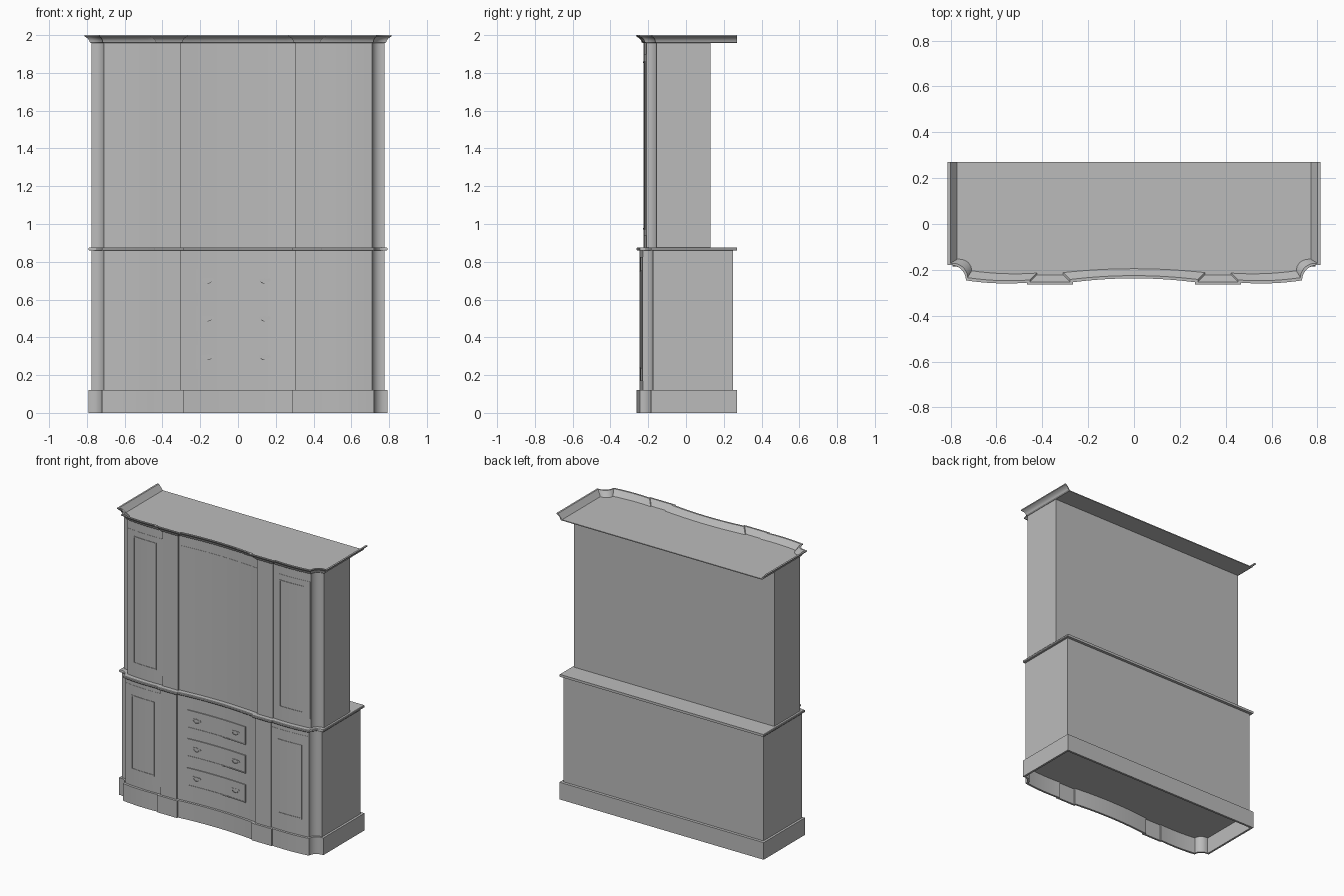
import bpy, bmesh, math

cube = bpy.data.objects.get("Cube")
if cube:
    bpy.data.objects.remove(cube)

grey = bpy.data.materials.new("plain_grey")
grey.use_nodes = True
grey.diffuse_color = (0.5, 0.5, 0.5, 1)
grey.node_tree.nodes["Principled BSDF"].inputs["Base Color"].default_value = (0.5, 0.5, 0.5, 1)

UPPER, LOWER = -0.226, -0.246      # front plane of the pilasters
PIL_IN, PIL_OUT, CORNER, WIDTH = 0.305, 0.428, 0.71, 0.775


def front_y(x, face, o=0.0):
    """Depth of the serpentine front at x, grown outward by o."""
    x = abs(x)
    pin, pout, corner = PIL_IN - o, PIL_OUT + o, CORNER + 0.6 * o
    if x <= pin:
        return face - o + 0.01 + 0.017 * (1 - (x / pin) ** 2)
    if x < pout:
        return face - o
    t = (x - pout) / (corner - pout)
    return face - o + 0.008 + 0.01 * t - 0.03 * t * (1 - t)


def outline(face, back, o=0.0):
    """Plan: hollow centre, pilasters, bowed doors and scooped corners."""
    pin, pout, corner, side = PIL_IN - o, PIL_OUT + o, CORNER + 0.6 * o, WIDTH + o
    xs = [pin * i / 8 for i in range(9)]
    half = [(x, front_y(x, face, o)) for x in xs] + [(pin, face - o)]
    xs = [pout + (corner - pout) * i / 8 for i in range(9)]
    half += [(pout, face - o)] + [(x, front_y(x, face, o)) for x in xs]
    y0, y1, x1 = half[-1][1], face + 0.07 - 0.6 * o, side - 0.012
    for i in range(1, 9):
        a = math.pi / 2 * i / 8
        half.append((x1 - (x1 - corner) * math.cos(a), y0 + (y1 - y0) * math.sin(a)))
    half += [(side, y1), (side, back)]
    return [(-x, y) for x, y in reversed(half[1:])] + half


def finish(name, bm):
    bmesh.ops.recalc_face_normals(bm, faces=bm.faces)
    mesh = bpy.data.meshes.new(name)
    bm.to_mesh(mesh)
    bm.free()
    mesh.materials.append(grey)
    ob = bpy.data.objects.new(name, mesh)
    bpy.context.collection.objects.link(ob)
    bpy.ops.object.select_all(action='DESELECT')
    ob.select_set(True)
    bpy.context.view_layer.objects.active = ob
    bpy.ops.object.shade_smooth_by_angle(angle=math.radians(25))
    return ob


def loft(name, face, rings, flush_back=False):
    """Stack plan outlines given as (outset, z, back)."""
    bm = bmesh.new()
    loops = [[bm.verts.new((x, y, z)) for x, y in outline(face, back, o)]
             for o, z, back in rings]
    n = len(loops[0])
    for a, b in zip(loops, loops[1:]):
        for i in range(n - 1 if flush_back else n):
            j = (i + 1) % n
            bm.faces.new((a[i], a[j], b[j], b[i]))
    bm.faces.new(loops[0])
    bm.faces.new(loops[-1])
    if flush_back:
        bm.faces.new([l[0] for l in loops] + [l[-1] for l in reversed(loops)])
    return finish(name, bm)


def add_plate(bm, x0, x1, z0, z1, face, proud):
    """Thin plate that follows the curve of the front."""
    steps = max(1, round((x1 - x0) / 0.035))
    rows = []
    for i in range(steps + 1):
        x = x0 + (x1 - x0) * i / steps
        y = front_y(x, face)
        rows.append([bm.verts.new((x, yy, z)) for yy, z in
                     ((y - proud, z0), (y - proud, z1), (y + 0.004, z1), (y + 0.004, z0))])
    for a, b in zip(rows, rows[1:]):
        for k in range(4):
            bm.faces.new((a[k], a[(k + 1) % 4], b[(k + 1) % 4], b[k]))
    bm.faces.new(rows[0])
    bm.faces.new(rows[-1])


def plate(name, *args):
    bm = bmesh.new()
    add_plate(bm, *args)
    return finish(name, bm)


def frame(name, x0, x1, z0, z1, face, proud, w=0.008):
    """Rectangular bead made of four strips."""
    bm = bmesh.new()
    for a, b, c, d in ((x0, x0 + w, z0, z1), (x1 - w, x1, z0, z1),
                       (x0 + w, x1 - w, z0, z0 + w), (x0 + w, x1 - w, z1 - w, z1)):
        add_plate(bm, a, b, c, d, face, proud)
    return finish(name, bm)


def handle(name, cx, cz, face):
    """Wing-shaped backplate with a hanging bail."""
    y = front_y(cx, face) - 0.005
    half = [(0, 0.015), (0.012, 0.01), (0.026, 0.013), (0.034, 0.002),
            (0.022, -0.008), (0.01, -0.008), (0, -0.016)]
    pts = half + [(-x, z) for x, z in reversed(half[1:-1])]
    bm = bmesh.new()
    f = bm.faces.new([bm.verts.new((cx + x, y, cz + z)) for x, z in pts])
    ext = bmesh.ops.extrude_face_region(bm, geom=[f])
    for v in ext["geom"]:
        if isinstance(v, bmesh.types.BMVert):
            v.co.y -= 0.003
    # bail: square section swept along a half circle
    loops = []
    for i in range(9):
        a = math.pi + math.pi * i / 8
        loops.append([bm.verts.new((cx + r * math.cos(a), y - d, cz + 0.7 * r * math.sin(a)))
                      for r, d in ((0.018, 0.002), (0.022, 0.002), (0.022, 0.007), (0.018, 0.007))])
    for p, q in zip(loops, loops[1:]):
        for k in range(4):
            bm.faces.new((p[k], p[(k + 1) % 4], q[(k + 1) % 4], q[k]))
    bm.faces.new(loops[0])
    bm.faces.new(loops[-1])
    return finish(name, bm)


# Carcass: open plinth, base, counter, upper cabinet
loft("plinth", LOWER, [(0, 0.12, 0.25), (0.016, 0.12, 0.27), (0.016, 0, 0.27),
                       (0.002, 0, 0.255), (0.002, 0.115, 0.255)])
loft("base_cabinet", LOWER, [(0, 0.118, 0.25), (0, 0.862, 0.25)])
loft("counter", LOWER, [(0.013, 0.859, 0.27), (0.016, 0.863, 0.27),
                        (0.016, 0.872, 0.27), (0.013, 0.876, 0.27)], True)
loft("upper_cabinet", UPPER, [(0, 0.874, 0.13), (0, 1.96, 0.13)])

# Cornice: flared lip around a sunken top, open at the back
loft("cornice", UPPER, [(0.002, 1.957, 0.27), (0.01, 1.963, 0.27), (0.013, 1.972, 0.27),
                        (0.02, 1.982, 0.27), (0.032, 1.99, 0.27), (0.038, 1.993, 0.27),
                        (0.038, 2.0, 0.27), (0.026, 2.0, 0.27), (0.012, 1.982, 0.27),
                        (-0.004, 1.963, 0.27)], True)

# Doors with beaded panels on both sides
for side, s in (("left", 1), ("right", -1)):
    for level, face, leaf, panel in (("upper", UPPER, (0.94, 1.9), (0.97, 1.86)),
                                     ("lower", LOWER, (0.17, 0.825), (0.235, 0.755))):
        a, b = sorted((s * 0.432, s * 0.706))
        plate(f"{level}_{side}_door", a, b, *leaf, face, 0.0015)
        a, b = sorted((s * 0.477, s * 0.66))
        frame(f"{level}_{side}_door_bead", a, b, *panel, face, 0.005)

# Centre panel and drawers
plate("centre_panel", -0.298, 0.298, 0.94, 1.89, UPPER, 0.0015)
for i, z in enumerate((0.235, 0.44, 0.64), 1):
    plate(f"drawer_{i}", -0.225, 0.215, z, z + 0.12, LOWER, 0.004)
    frame(f"drawer_bead_{i}", -0.23, 0.22, z - 0.003, z + 0.123, LOWER, 0.007, 0.007)
    for side, x in (("left", 0.14), ("right", -0.16)):
        handle(f"drawer_{i}_{side}_handle", x, z + 0.06, LOWER)
